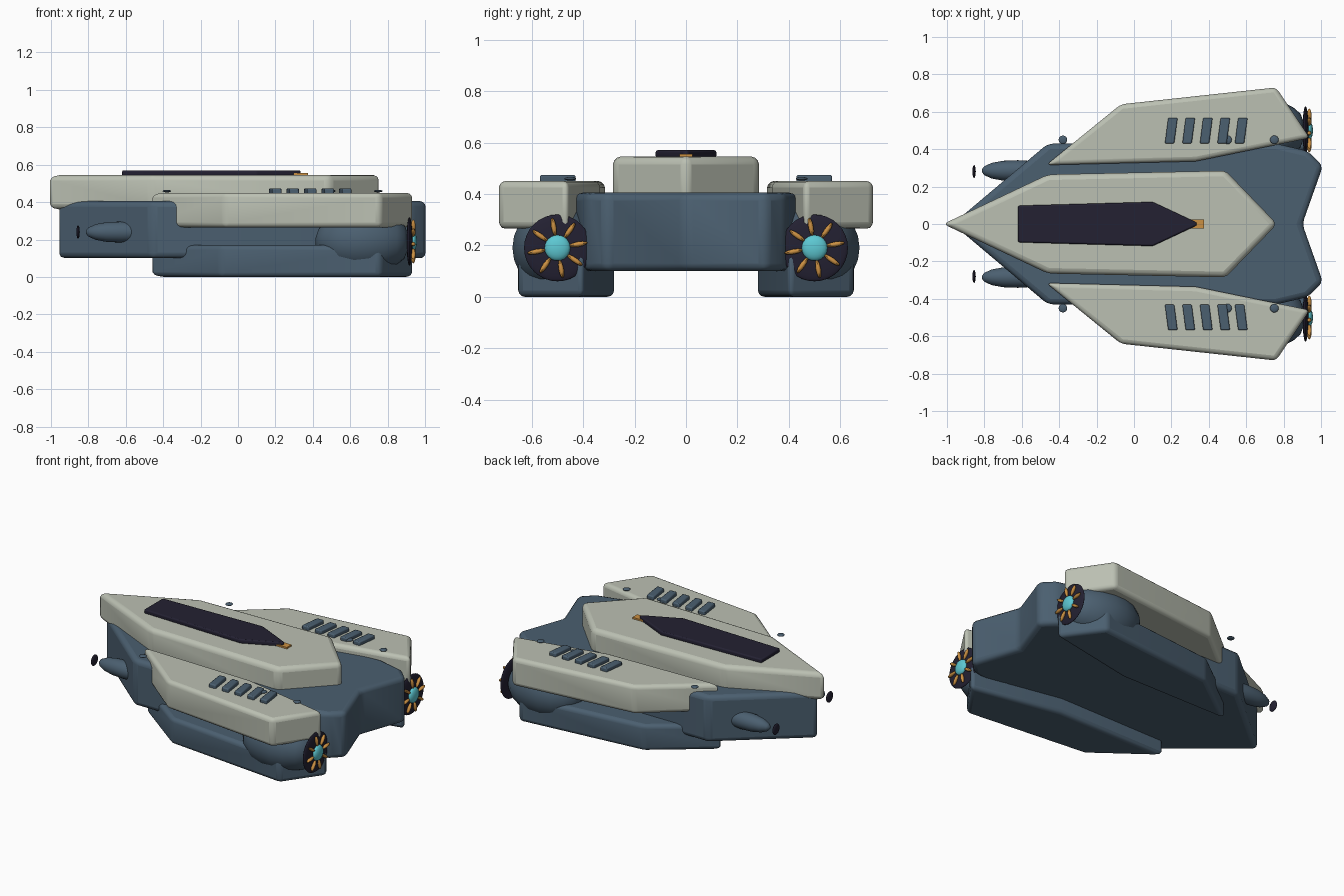
import bpy, bmesh, math
from mathutils import Matrix, Vector

if "Cube" in bpy.data.objects:
    bpy.data.objects.remove(bpy.data.objects["Cube"])


def material(name, rgb):
    m = bpy.data.materials.new(name)
    m.diffuse_color = (*rgb, 1)
    m.use_nodes = True
    m.node_tree.nodes["Principled BSDF"].inputs["Base Color"].default_value = m.diffuse_color
    return m


GREY = material("pale grey plating", (0.50, 0.53, 0.45))
BLUE = material("slate blue hull", (0.07, 0.115, 0.162))
DARK = material("near black", (0.017, 0.015, 0.032))
ORANGE = material("orange", (0.60, 0.28, 0.055))
TEAL = material("teal glow", (0.11, 0.58, 0.65))


def finish(name, bm, mat, bevel=0, segments=3):
    bmesh.ops.recalc_face_normals(bm, faces=bm.faces)
    me = bpy.data.meshes.new(name)
    bm.to_mesh(me)
    bm.free()
    me.materials.append(mat)
    ob = bpy.data.objects.new(name, me)
    bpy.context.collection.objects.link(ob)
    if bevel:
        b = ob.modifiers.new("bevel", 'BEVEL')
        b.width = bevel
        b.segments = segments
        b.limit_method = 'ANGLE'
        b.angle_limit = math.radians(20)
    bpy.ops.object.select_all(action='DESELECT')
    ob.select_set(True)
    bpy.context.view_layer.objects.active = ob
    bpy.ops.object.shade_smooth_by_angle(angle=math.radians(40))
    return ob


def prism(name, outline, z0, z1, mat, bevel=0, segments=3):
    """Extrude an xy outline from z0 to z1."""
    bm = bmesh.new()
    face = bm.faces.new([bm.verts.new((x, y, z0)) for x, y in outline])
    ext = bmesh.ops.extrude_face_region(bm, geom=[face])
    tops = [v for v in ext["geom"] if isinstance(v, bmesh.types.BMVert)]
    bmesh.ops.translate(bm, verts=tops, vec=(0, 0, z1 - z0))
    return finish(name, bm, mat, bevel, segments)


def symmetric(half):
    """Complete an outline given on its +y side."""
    return half + [(x, -y) for x, y in reversed(half) if abs(y) > 1e-6]


def ellipsoid(name, centre, radii, mat, rot=None, u=20, v=12):
    bm = bmesh.new()
    bmesh.ops.create_uvsphere(bm, u_segments=u, v_segments=v, radius=1)
    mx = Matrix.Translation(centre) @ (rot or Matrix()) @ Matrix.Diagonal((*radii, 1))
    bmesh.ops.transform(bm, matrix=mx, verts=bm.verts)
    return finish(name, bm, mat)


def lathe_x(name, profile, cy, cz, mat, n=24):
    """Revolve (x, radius) points around an axis along x."""
    bm = bmesh.new()
    rings = [[bm.verts.new((x, cy + r * math.cos(2 * math.pi * i / n),
                            cz + r * math.sin(2 * math.pi * i / n))) for i in range(n)]
             for x, r in profile]
    for a, b in zip(rings, rings[1:]):
        for i in range(n):
            j = (i + 1) % n
            bm.faces.new((a[i], a[j], b[j], b[i]))
    bm.faces.new(rings[0])
    bm.faces.new(rings[-1])
    return finish(name, bm, mat)


# central body, upper armour deck and canopy
prism("hull", symmetric([(-0.97, 0), (-0.46, 0.43), (0.76, 0.43), (0.93, 0.39),
                         (1.01, 0.31), (0.90, 0)]), 0.10, 0.405, BLUE, 0.03)
prism("upper_deck", symmetric([(-1.02, 0), (-0.46, 0.265), (0.49, 0.285), (0.765, 0)]),
      0.36, 0.545, GREY, 0.03)
prism("canopy", symmetric([(-0.62, 0.098), (0.10, 0.118), (0.335, 0.008)]),
      0.54, 0.57, DARK, 0.008, 2)
prism("canopy_tip_plate", symmetric([(0.28, 0.025), (0.375, 0.025)]), 0.54, 0.555, ORANGE)

for s, side in ((1, "left"), (-1, "right")):
    # side armour and lower pod
    wing = [(-0.47, 0.315), (-0.07, 0.64), (0.76, 0.73), (0.94, 0.46), (0.33, 0.335)]
    pod = [(-0.47, 0.285), (-0.09, 0.57), (0.76, 0.655), (0.94, 0.40), (0.33, 0.28)]
    prism("side_armour_" + side, [(x, s * y) for x, y in wing], 0.265, 0.45, GREY, 0.025)
    prism("lower_pod_" + side, [(x, s * y) for x, y in pod], 0.0, 0.17, BLUE, 0.025)

    # slanted vents
    for i in range(5):
        x = 0.165 + 0.0935 * i
        slot = [(x, 0.43), (x + 0.05, 0.43), (x + 0.068, 0.568), (x + 0.018, 0.568)]
        prism(f"vent_{side}_{i}", [(a, s * b) for a, b in slot], 0.44, 0.474, BLUE, 0.007, 2)
    # small studs
    for i, x in enumerate((-0.38, 0.50, 0.75)):
        ellipsoid(f"stud_{side}_{i}", (x, s * 0.45, 0.459), (0.023, 0.023, 0.007), BLUE, u=16, v=8)

    # main engine: body, dark disc, radial spikes and glowing core
    cy, cz = s * 0.50, 0.19
    lathe_x("engine_body_" + side,
            [(0.415, 0.02), (0.43, 0.065), (0.47, 0.115), (0.54, 0.155), (0.62, 0.174),
             (0.70, 0.175), (0.78, 0.158), (0.85, 0.125), (0.89, 0.09), (0.905, 0.05)],
            cy, cz, BLUE)
    ellipsoid("engine_disc_" + side, (0.917, cy, cz), (0.016, 0.13, 0.13), DARK,
              u=32, v=16)
    for k in range(8):
        a = math.radians(45 * k + 10)
        pos = (0.937, cy + 0.083 * math.cos(a), cz + 0.083 * math.sin(a))
        ellipsoid(f"engine_spike_{side}_{k}", pos, (0.012, 0.036, 0.010), ORANGE,
                  Matrix.Rotation(a, 4, 'X'), 10, 6)
    ellipsoid("engine_core_" + side, (0.935, cy, cz), (0.022, 0.05, 0.05), TEAL)

    # forward thruster with a dark disc ahead of it
    ty = s * 0.285
    lathe_x("front_thruster_" + side,
            [(-0.813, 0.008), (-0.80, 0.024), (-0.76, 0.042), (-0.70, 0.053), (-0.62, 0.056),
             (-0.52, 0.05), (-0.45, 0.03)], ty, 0.24, BLUE)
    ellipsoid("front_thruster_disc_" + side, (-0.855, s * 0.28, 0.24), (0.009, 0.035, 0.036), DARK)

# settle the length exactly on the frame: nose at -1, tail at +1
bpy.context.view_layer.update()
